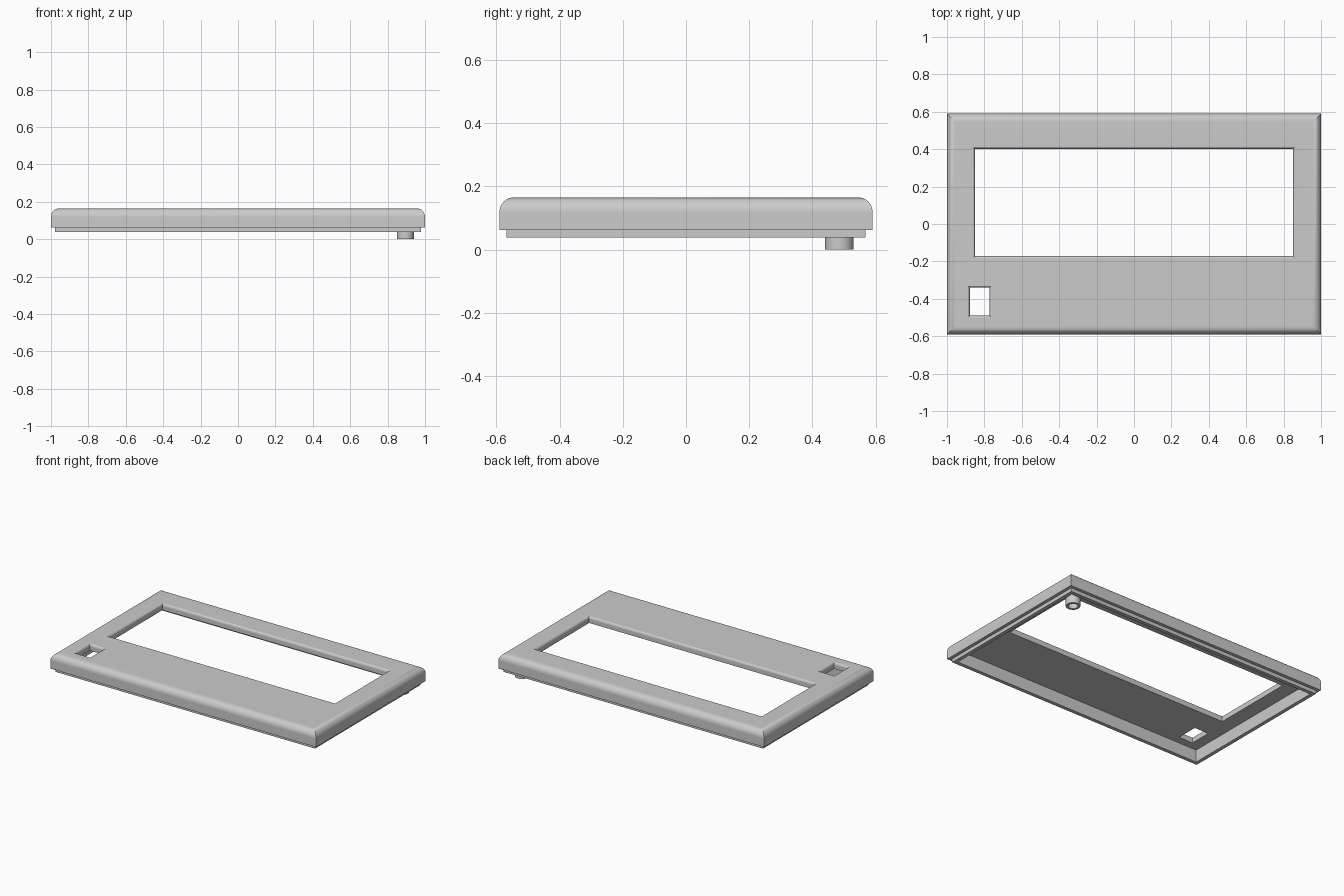
import bpy, bmesh, math

if "Cube" in bpy.data.objects:
    bpy.data.objects.remove(bpy.data.objects["Cube"])

grey = bpy.data.materials.new("plain grey")
grey.use_nodes = True
colour = (0.6, 0.6, 0.6, 1)
grey.diffuse_color = colour
grey.node_tree.nodes["Principled BSDF"].inputs["Base Color"].default_value = colour

TOP, CEILING, SKIRT, LIP = 0.165, 0.122, 0.062, 0.038
STEPS = 8


def rectangle(x0, x1, y0, y1, grow, z):
    """Corner points of a rectangle enlarged by grow on every side."""
    x0, x1, y0, y1 = x0 - grow, x1 + grow, y0 - grow, y1 + grow
    return [(x0, y0, z), (x1, y0, z), (x1, y1, z), (x0, y1, z)]


def circle(x, y, r, z, n=32):
    turn = math.tau / n
    return [(x + r * math.cos(i * turn), y + r * math.sin(i * turn), z) for i in range(n)]


def loft(bm, loops):
    """Bridge successive point loops with quads; return the vertex rings."""
    rings = [[bm.verts.new(p) for p in loop] for loop in loops]
    for a, b in zip(rings, rings[1:]):
        for i in range(len(a)):
            j = (i + 1) % len(a)
            bm.faces.new((a[i], a[j], b[j], b[i]))
    return rings


def fillet(width, height):
    """Quarter-round steps as (inward offset, drop below the top)."""
    angles = [i / STEPS * math.pi / 2 for i in range(STEPS + 1)]
    return [(width * (1 - math.sin(a)), height * (1 - math.cos(a))) for a in angles]


def fill(bm, rings):
    """Flat face bounded by the first ring with the others as holes."""
    edges = [bm.edges.get((r[i - 1], r[i])) for r in rings for i in range(len(r))]
    bmesh.ops.triangle_fill(bm, use_beauty=True, edges=edges)


def finish(bm, name):
    bmesh.ops.recalc_face_normals(bm, faces=bm.faces[:])
    mesh = bpy.data.meshes.new(name)
    bm.to_mesh(mesh)
    bm.free()
    mesh.materials.append(grey)
    obj = bpy.data.objects.new(name, mesh)
    bpy.context.collection.objects.link(obj)
    bpy.ops.object.select_all(action="DESELECT")
    obj.select_set(True)
    bpy.context.view_layer.objects.active = obj
    bpy.ops.object.shade_smooth_by_angle(angle=math.radians(30))
    weighted = obj.modifiers.new("flat panels", "WEIGHTED_NORMAL")
    weighted.keep_sharp = True
    return obj


# Cover: rounded rim, stepped lip and hollow underside
bm = bmesh.new()
body = (-1, 1, -0.59, 0.59)
profile = [(-inset, TOP - drop) for inset, drop in fillet(0.045, 0.047)]
profile += [(0, SKIRT), (-0.022, SKIRT), (-0.022, LIP), (-0.047, LIP), (-0.047, CEILING)]
shell = loft(bm, [rectangle(*body, grow, z) for grow, z in profile])
top_rings, ceiling_rings = [shell[0]], [shell[-1]]

# Display window and small switch opening, with softened upper edges
for opening in [(-0.85, 0.85, -0.172, 0.402), (-0.878, -0.772, -0.49, -0.34)]:
    profile = [(grow, TOP - drop) for grow, drop in fillet(0.012, 0.018)]
    profile.append((0, CEILING))
    walls = loft(bm, [rectangle(*opening, grow, z) for grow, z in profile])
    top_rings.append(walls[0])
    ceiling_rings.append(walls[-1])

fill(bm, top_rings)
fill(bm, ceiling_rings)
finish(bm, "cover_shell")

# Hollow mounting post under the back corner
bm = bmesh.new()
post = [(0.03, CEILING - 0.002), (0.03, 0), (0.045, 0), (0.045, CEILING + 0.01), (0.03, CEILING + 0.01)]
post.append(post[0])
rings = loft(bm, [circle(0.895, 0.485, r, z) for r, z in post])
bmesh.ops.remove_doubles(bm, verts=bm.verts[:], dist=0.0001)
finish(bm, "mounting_post")
